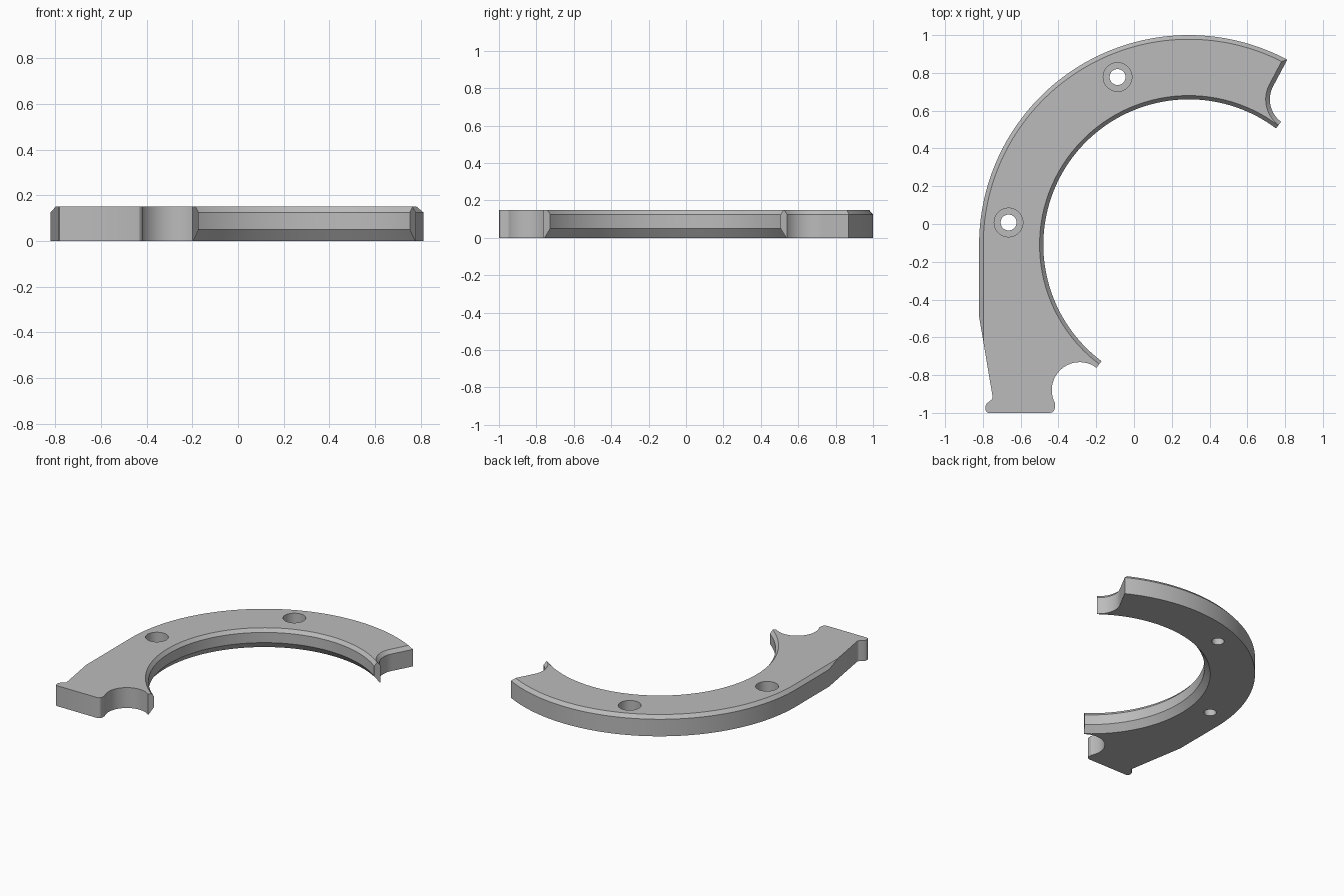
import bpy, bmesh, math
from mathutils import Vector

if "Cube" in bpy.data.objects:
    bpy.data.objects.remove(bpy.data.objects["Cube"])

C = Vector((0.29, -0.11))            # centre of the ring
R_OUT, R_NOTCH, R_NOTCH_C = 1.11, 0.148, 0.962
TIP = math.degrees(math.atan2(4, 3))  # angle of the pointed ends
END = TIP + math.degrees(math.asin(R_NOTCH / R_NOTCH_C))
HEIGHT = 0.15


def polar(c, r, deg):
    a = math.radians(deg)
    return Vector((c[0] + r * math.cos(a), c[1] + r * math.sin(a)))


def arc(c, r, a0, a1, n):
    return [polar(c, r, a0 + (a1 - a0) * i / n) for i in range(n + 1)]


def outline(r_in, o):
    """Plan outline; r_in is the bore radius, o insets the outer rim and end."""
    r = R_OUT - o
    # inner bore, from the lower tip round to the upper right tip
    pts = arc(C, r_in, TIP + 180, TIP, 96)
    # concave upper right end, then its straight edge to the rim
    pts += arc(polar(C, R_NOTCH_C, TIP), R_NOTCH + o, TIP + 180, END + 90, 20)
    # outer rim, running into the straight left side
    pts += arc(C, r, END + math.degrees(math.asin(o / r)), 180, 80)
    pts.append(Vector((-0.82 + o, -0.49 - o * 5.94)))
    # tapered leg and rounded foot
    pts += [Vector(p) for p in ((-0.748, -0.918), (-0.752, -0.928), (-0.78, -0.951),
                                (-0.786, -0.962), (-0.786, -0.985), (-0.781, -0.996),
                                (-0.77, -1.0), (-0.445, -1.0), (-0.432, -0.997),
                                (-0.423, -0.988), (-0.419, -0.975), (-0.419, -0.963))]
    # round notch beside the lower tip
    pts += arc(polar(C, R_NOTCH_C, TIP + 180), R_NOTCH, 208, TIP, 32)
    return pts


# ring body: stacked outlines give the bevelled bore and rim
bm = bmesh.new()
levels = [(0, 0.808, 0), (0.05, 0.77, 0), (0.125, 0.77, 0), (HEIGHT, 0.79, 0.022)]
loops = [[bm.verts.new((p.x, p.y, z)) for p in outline(ri, o)] for z, ri, o in levels]
for low, high in zip(loops, loops[1:]):
    for i in range(len(low)):
        j = (i + 1) % len(low)
        bm.faces.new((low[i], low[j], high[j], high[i]))
bm.faces.new(loops[0])
bm.faces.new(loops[-1])
bmesh.ops.recalc_face_normals(bm, faces=bm.faces)
mesh = bpy.data.meshes.new("ring_segment")
bm.to_mesh(mesh)
bm.free()
body = bpy.data.objects.new("ring_segment", mesh)
bpy.context.collection.objects.link(body)

grey = bpy.data.materials.new("grey")
grey.diffuse_color = (0.5, 0.5, 0.5, 1)
grey.use_nodes = True
grey.node_tree.nodes["Principled BSDF"].inputs["Base Color"].default_value = grey.diffuse_color
mesh.materials.append(grey)

# counterbored screw holes
cutters = []
for x, y in ((-0.087, 0.778), (-0.664, 0.008)):
    for r, z0 in ((0.042, -0.1), (0.076, 0.06)):
        bpy.ops.mesh.primitive_cylinder_add(vertices=48, radius=r, depth=0.3,
                                            location=(x, y, z0 + 0.15))
        cutter = bpy.context.object
        cutter.name = "hole_cutter"
        cutter.hide_render = True
        cutter.data.materials.append(grey)
        cutters.append(cutter)
        mod = body.modifiers.new("hole", "BOOLEAN")
        mod.operation, mod.solver, mod.object = "DIFFERENCE", "EXACT", cutter

bpy.ops.object.select_all(action="DESELECT")
body.select_set(True)
bpy.context.view_layer.objects.active = body
for mod in list(body.modifiers):
    bpy.ops.object.modifier_apply(modifier=mod.name)
for cutter in cutters:
    bpy.data.objects.remove(cutter)
bpy.ops.object.shade_smooth_by_angle(angle=math.radians(25))
